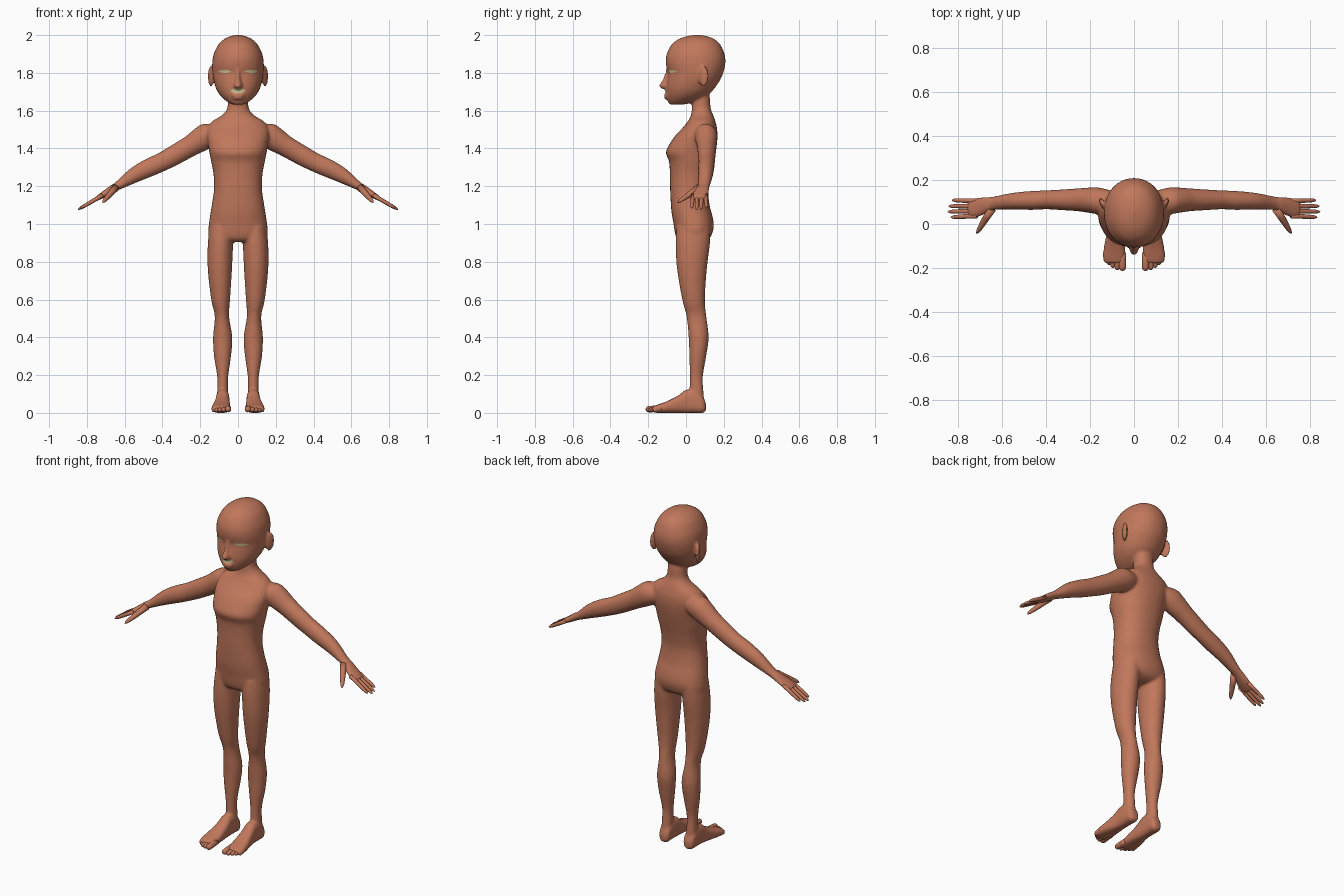
import bpy, bmesh, math
from mathutils import Vector, Matrix
from mathutils.bvhtree import BVHTree

X, Y, Z = Vector((1, 0, 0)), Vector((0, 1, 0)), Vector((0, 0, 1))


def material(name, rgb):
    m = bpy.data.materials.new(name)
    m.diffuse_color = (*rgb, 1)
    return m


skin = material("warm_skin", (0.53, 0.185, 0.105))
pale = material("pale_ivory", (0.60, 0.53, 0.29))


def spline(rows, n=4):
    """Catmull-Rom interpolation of tuples."""
    out = []
    for i in range(len(rows) - 1):
        a, b, c, d = (rows[max(0, min(len(rows) - 1, i + k))] for k in (-1, 0, 1, 2))
        for s in range(n):
            t = s / n
            out.append([0.5 * (2 * q + (r - p) * t + (2 * p - 5 * q + 4 * r - w) * t * t
                               + (3 * q - p - 3 * r + w) * t ** 3)
                        for p, q, r, w in zip(a, b, c, d)])
    return out + [list(rows[-1])]


def loft(bm, rings, u, v, p=1.0, seg=32):
    """Skin through (x, y, z, half size along u, half size along v) rings."""
    loops = []
    for x, y, z, a, b in rings:
        loop = []
        for k in range(seg):
            t = 2 * math.pi * k / seg
            c, s = math.cos(t), math.sin(t)
            c, s = math.copysign(abs(c) ** p, c), math.copysign(abs(s) ** p, s)
            loop.append(bm.verts.new(Vector((x, y, z)) + u * (max(a, .002) * c) + v * (max(b, .002) * s)))
        loops.append(loop)
    for l0, l1 in zip(loops, loops[1:]):
        for k in range(seg):
            j = (k + 1) % seg
            bm.faces.new((l0[k], l0[j], l1[j], l1[k]))
    bm.faces.new(loops[0])
    bm.faces.new(loops[-1])


def ball(bm, c, r, rot=0):
    m = Matrix.Translation(c) @ Matrix.Rotation(rot, 4, 'Z') @ Matrix.Diagonal((*r, 1))
    bmesh.ops.create_uvsphere(bm, u_segments=24, v_segments=16, radius=1, matrix=m)


def digit(bm, base, tip, r0, r1):
    """Tapered finger or toe with a rounded end."""
    base, tip = Vector(base), Vector(tip)
    d = tip - base
    u = d.cross(Z).normalized()
    v = d.cross(u).normalized()
    rows = []
    for t, f in ((0, 1), (.35, 1), (.5, 1.04), (.8, 1), (.9, .88), (.96, .6), (1, .1)):
        r = (r0 + (r1 - r0) * t) * f
        rows.append((*(base + d * t), r, r))
    loft(bm, rows, u, v, seg=12)


def finish(bm, name, mat):
    bmesh.ops.recalc_face_normals(bm, faces=bm.faces)
    me = bpy.data.meshes.new(name)
    bm.to_mesh(me)
    bm.free()
    me.materials.clear()
    me.materials.append(mat)
    for f in me.polygons:
        f.use_smooth = True
    ob = bpy.data.objects.new(name, me)
    bpy.context.collection.objects.link(ob)
    return ob


def upright(bm, rows, p=1.0):
    """Rows of (z, centre x, half width, front y, back y)."""
    loft(bm, [(cx, (f + b) / 2, z, hw, (b - f) / 2) for z, cx, hw, f, b in spline(rows)], X, Y, p)


body = bmesh.new()

# torso and neck
upright(body, [
    (.905, 0, .10, -.03, .09), (.925, 0, .145, -.05, .125), (.96, 0, .157, -.06, .142),
    (1.0, 0, .154, -.066, .147), (1.05, 0, .147, -.075, .138), (1.1, 0, .139, -.08, .125),
    (1.185, 0, .127, -.084, .117), (1.265, 0, .13, -.085, .128), (1.33, 0, .142, -.09, .142),
    (1.38, 0, .152, -.106, .153), (1.43, 0, .160, -.083, .162), (1.47, 0, .165, -.055, .166),
    (1.51, 0, .160, -.017, .164), (1.545, 0, .135, .010, .155), (1.575, 0, .085, .026, .145),
    (1.61, 0, .058, .031, .131), (1.66, 0, .053, .031, .127), (1.71, 0, .053, .03, .12)], .9)

# head
upright(body, [
    (1.632, 0, .025, -.085, -.02), (1.642, 0, .05, -.093, .03), (1.67, 0, .085, -.101, .095),
    (1.70, 0, .108, -.105, .135), (1.73, 0, .121, -.105, .16), (1.77, 0, .131, -.10, .185),
    (1.80, 0, .135, -.096, .197), (1.83, 0, .137, -.103, .205), (1.86, 0, .136, -.107, .209),
    (1.90, 0, .129, -.102, .204), (1.95, 0, .104, -.077, .182), (1.98, 0, .072, -.037, .148),
    (1.995, 0, .036, .008, .108), (2.002, 0, .004, .055, .065)], .95)

# nose and lips
upright(body, [(1.82, 0, .008, -.106, -.07), (1.77, 0, .013, -.121, -.07), (1.735, 0, .022, -.141, -.07),
               (1.722, 0, .020, -.137, -.07), (1.713, 0, .010, -.115, -.07)])
ball(body, (0, -.102, 1.682), (.036, .017, .008))
ball(body, (0, -.100, 1.667), (.030, .016, .009))

for s in (1, -1):
    # ears
    ball(body, (s * .143, .092, 1.782), (.012, .030, .056), -s * .45)
    # legs
    upright(body, [
        (.99, s * .085, .065, -.05, .13), (.89, s * .093, .067, -.055, .126), (.76, s * .096, .064, -.047, .11),
        (.6, s * .092, .050, -.02, .10), (.51, s * .085, .038, .003, .108), (.40, s * .081, .051, .014, .12),
        (.3, s * .082, .045, .018, .107), (.2, s * .081, .030, .02, .09), (.13, s * .081, .029, .02, .091),
        (.05, s * .081, .032, .02, .098)])
    # feet: y, centre x, half width, bottom z, top z
    foot = [(.105, .079, .018, .012, .05), (.09, .08, .032, 0, .085), (.05, .081, .035, 0, .12),
            (0, .081, .036, 0, .122), (-.04, .083, .040, 0, .093), (-.10, .088, .048, 0, .062),
            (-.15, .090, .051, 0, .044), (-.178, .088, .046, .004, .034)]
    loft(body, [(s * cx, y, (lo + hi) / 2, hw, (hi - lo) / 2) for y, cx, hw, lo, hi in spline(foot)], X, Z, .75)
    # arms and palms
    arm = [(.10, .10, 1.485, .05, .05), (.155, .105, 1.472, .060, .066), (.20, .108, 1.446, .058, .064),
           (.254, .110, 1.412, .052, .056), (.344, .110, 1.360, .046, .053), (.40, .110, 1.330, .043, .050),
           (.466, .107, 1.300, .043, .049), (.55, .104, 1.258, .038, .041), (.635, .095, 1.203, .031, .023),
           (.665, .088, 1.186, .035, .021), (.70, .078, 1.163, .043, .018), (.735, .071, 1.142, .045, .014),
           (.755, .070, 1.130, .040, .010)]
    loft(body, spline([(s * a[0], *a[1:]) for a in arm]), Y, Vector((s * .5, 0, .866)))

ob = finish(body, "body", skin)
rm = ob.modifiers.new("fuse", 'REMESH')
rm.mode = 'VOXEL'
rm.voxel_size = .007
rm.use_smooth_shade = True
sm = ob.modifiers.new("soften", 'SMOOTH')
sm.factor = .5
sm.iterations = 6

# fingers, thumbs and toes
for s, side in ((1, "left"), (-1, "right")):
    bm = bmesh.new()
    for by, ty, tx, tz in ((.105, .108, .828, 1.088), (.082, .081, .843, 1.078),
                           (.059, .056, .847, 1.076), (.037, .031, .833, 1.084)):
        digit(bm, (s * .715, by, 1.153), (s * tx, ty, tz), .0115, .0085)
    finish(bm, side + "_fingers", skin)
    bm = bmesh.new()
    digit(bm, (s * .648, .068, 1.192), (s * .716, -.043, 1.114), .020, .009)
    finish(bm, side + "_thumb", skin)
    bm = bmesh.new()
    for x, ty, r in ((.054, -.214, .016), (.078, -.210, .012), (.098, -.200, .011),
                     (.115, -.187, .0105), (.130, -.172, .010)):
        digit(bm, (s * x, -.13, .024), (s * (x - .002), ty, r + .002), r * 1.1, r)
    finish(bm, side + "_toes", skin)

# eyes and teeth: thin plates laid on the face
bpy.context.view_layer.update()
dg = bpy.context.evaluated_depsgraph_get()
tree = BVHTree.FromObject(ob, dg)


def plate(name, cx, cz, a, b):
    bm = bmesh.new()
    cols = []
    for i in range(17):
        t = -1 + i / 8
        h = b * max(.08, 1 - t * t) ** .7
        col = []
        for k in range(5):
            o = Vector((cx + a * t, -1, cz + h * (k / 2 - 1)))
            hit = tree.ray_cast(o, Y)[0] or Vector((o.x, -.09, o.z))
            col.append(bm.verts.new(hit - Y * .003))
        cols.append(col)
    for c0, c1 in zip(cols, cols[1:]):
        for k in range(4):
            bm.faces.new((c0[k], c1[k], c1[k + 1], c0[k + 1]))
    finish(bm, name, pale)


plate("left_eye", .070, 1.808, .034, .008)
plate("right_eye", -.070, 1.808, .034, .008)
plate("upper_teeth", 0, 1.706, .040, .014)
